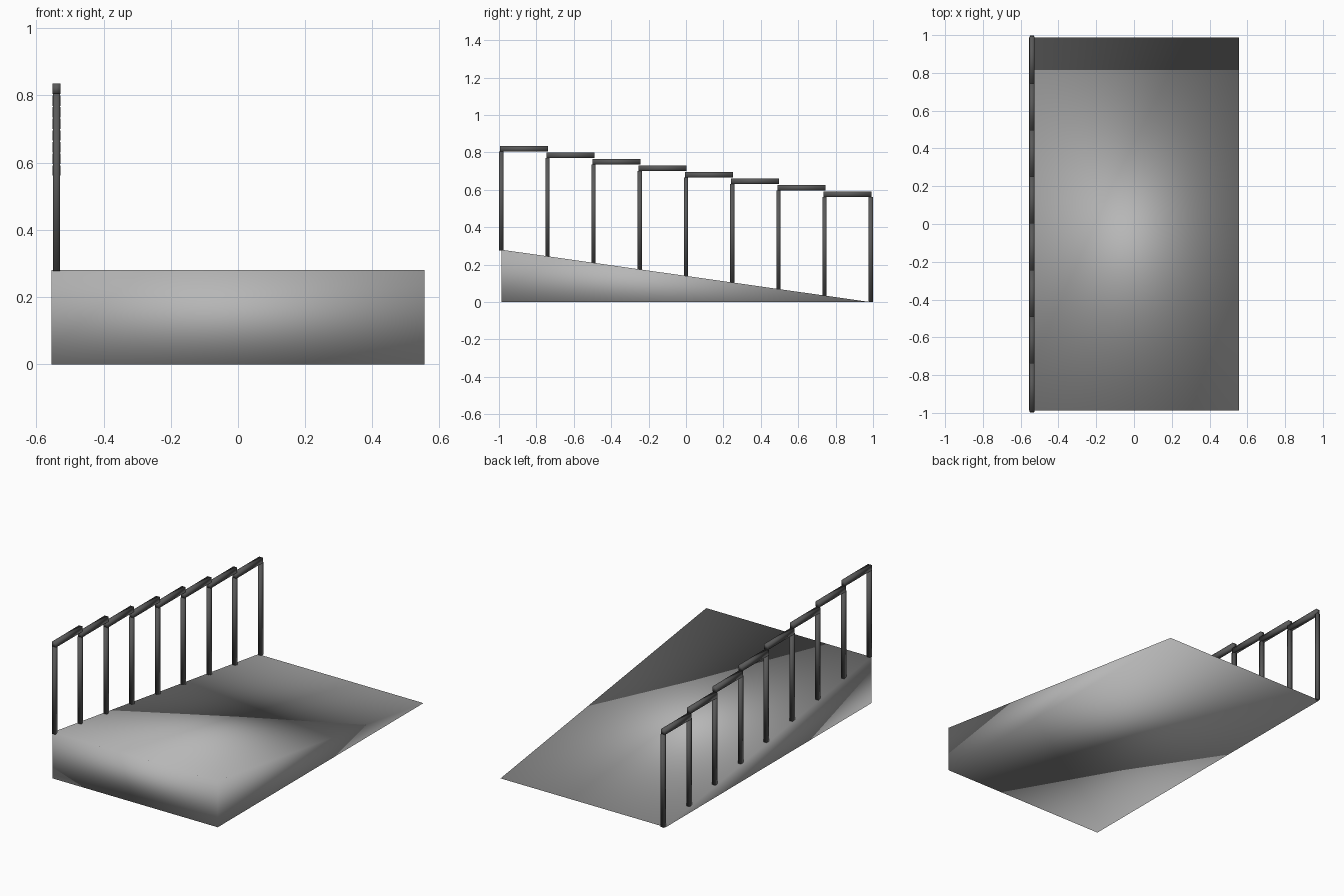
import bpy

cube = bpy.data.objects.get("Cube")
if cube:
    bpy.data.objects.remove(cube, do_unlink=True)


def material(name, grey):
    m = bpy.data.materials.new(name)
    m.use_nodes = True
    colour = (grey, grey, grey, 1)
    m.diffuse_color = colour
    m.node_tree.nodes["Principled BSDF"].inputs["Base Color"].default_value = colour
    return m


def add_mesh(name, verts, faces, mat):
    mesh = bpy.data.meshes.new(name)
    mesh.from_pydata(verts, [], faces)
    mesh.materials.append(mat)
    mesh.shade_smooth()  # softly shaded across every edge
    obj = bpy.data.objects.new(name, mesh)
    bpy.context.collection.objects.link(obj)
    return obj


def box(name, lo, hi, mat):
    verts = [(x, y, z) for x in (lo[0], hi[0]) for y in (lo[1], hi[1]) for z in (lo[2], hi[2])]
    faces = [(0, 1, 3, 2), (4, 6, 7, 5), (0, 4, 5, 1), (2, 3, 7, 6), (0, 2, 6, 4), (1, 5, 7, 3)]
    return add_mesh(name, verts, faces, mat)


ramp_grey = material("light_grey", 0.47)
rail_grey = material("dark_grey", 0.1)

# Ramp: a wedge, high at the front
HALF_W, HALF_L, HEIGHT = 0.555, 0.987, 0.28
profile = [(-HALF_L, 0), (HALF_L, 0), (-HALF_L, HEIGHT)]
wedge = [(x, y, z) for x in (-HALF_W, HALF_W) for y, z in profile]
add_mesh("ramp", wedge, [(0, 2, 1), (3, 4, 5), (0, 1, 4, 3), (1, 2, 5, 4), (2, 0, 3, 5)], ramp_grey)

# Handrail: posts along one edge with stepped rail sections
X, POST, RAIL = -0.54, 0.011, 0.0125
BAYS, FIRST, STEP, DROP = 8, -0.988, 0.247, 0.0347
for i in range(BAYS + 1):
    y = FIRST + i * STEP
    under = 0.804 - min(i, BAYS - 1) * DROP
    foot = max(0, HEIGHT * (HALF_L - y) / (2 * HALF_L) - 0.003)
    box(f"post_{i + 1}", (X - POST, y - POST, foot), (X + POST, y + POST, under + 0.002), rail_grey)
    if i < BAYS:
        box(f"rail_{i + 1}", (X - RAIL, y - 0.006, under),
            (X + RAIL, y + STEP + 0.004, under + 0.031), rail_grey)
